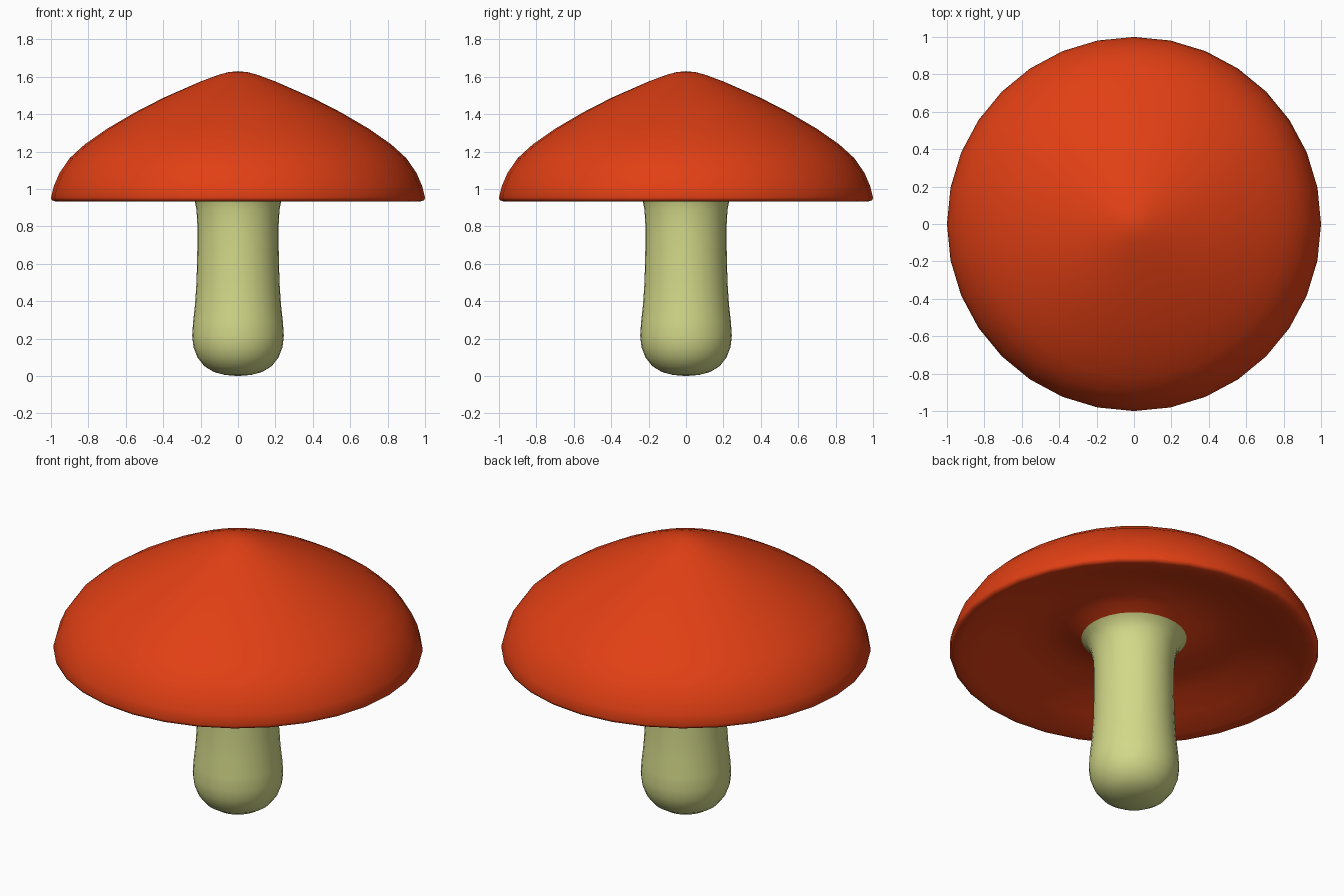
import bpy, bmesh, math

if "Cube" in bpy.data.objects:
    bpy.data.objects.remove(bpy.data.objects["Cube"])


def lathe(name, profile, sides, color, angle):
    """Revolve an (r, z) profile around z; r = 0 points become poles."""
    bm = bmesh.new()
    rings = []
    for r, z in profile:
        if r == 0:
            rings.append([bm.verts.new((0, 0, z))])
        else:
            rings.append([bm.verts.new((r * math.cos(2 * math.pi * i / sides),
                                        r * math.sin(2 * math.pi * i / sides), z))
                          for i in range(sides)])
    for a, b in zip(rings, rings[1:]):
        for i in range(sides):
            j = (i + 1) % sides
            quad = [a[i % len(a)], a[j % len(a)], b[j % len(b)], b[i % len(b)]]
            bm.faces.new(list(dict.fromkeys(quad)))
    bmesh.ops.recalc_face_normals(bm, faces=bm.faces)
    mesh = bpy.data.meshes.new(name)
    bm.to_mesh(mesh)
    bm.free()
    obj = bpy.data.objects.new(name, mesh)
    bpy.context.collection.objects.link(obj)
    mat = bpy.data.materials.new(name + "_color")
    mat.diffuse_color = (*color, 1)
    mat.use_nodes = True
    mat.node_tree.nodes["Principled BSDF"].inputs["Base Color"].default_value = mat.diffuse_color
    mesh.materials.append(mat)
    bpy.context.view_layer.objects.active = obj
    obj.select_set(True)
    bpy.ops.object.shade_smooth_by_angle(angle=math.radians(angle))
    obj.select_set(False)
    return obj


# Cap: domed top, rounded rim, hollow underside dipping to meet the stem
cap = [(0, 1.63), (0.05, 1.625), (0.1, 1.612), (0.2, 1.575), (0.4, 1.487),
       (0.55, 1.41), (0.7, 1.322), (0.82, 1.238), (0.9, 1.165), (0.955, 1.085),
       (0.985, 1.015), (1.0, 0.955), (0.995, 0.94), (0.975, 0.934),
       (0.93, 0.94), (0.8, 0.985), (0.65, 1.035), (0.52, 1.065), (0.43, 1.068),
       (0.35, 1.05), (0.28, 1.02)]
lathe("cap", cap, 32, (0.75, 0.05, 0.007), 80)

# Stem: bulbous foot, narrow middle, flared top joining the cap
stem = [(0, 0.0), (0.07, 0.006), (0.13, 0.022), (0.18, 0.053), (0.217, 0.1),
        (0.238, 0.155), (0.245, 0.215), (0.24, 0.29), (0.23, 0.38),
        (0.222, 0.5), (0.218, 0.65), (0.217, 0.8), (0.222, 0.89),
        (0.235, 0.955), (0.258, 0.998), (0.285, 1.022)]
lathe("stem", stem, 32, (0.65, 0.69, 0.25), 80)
